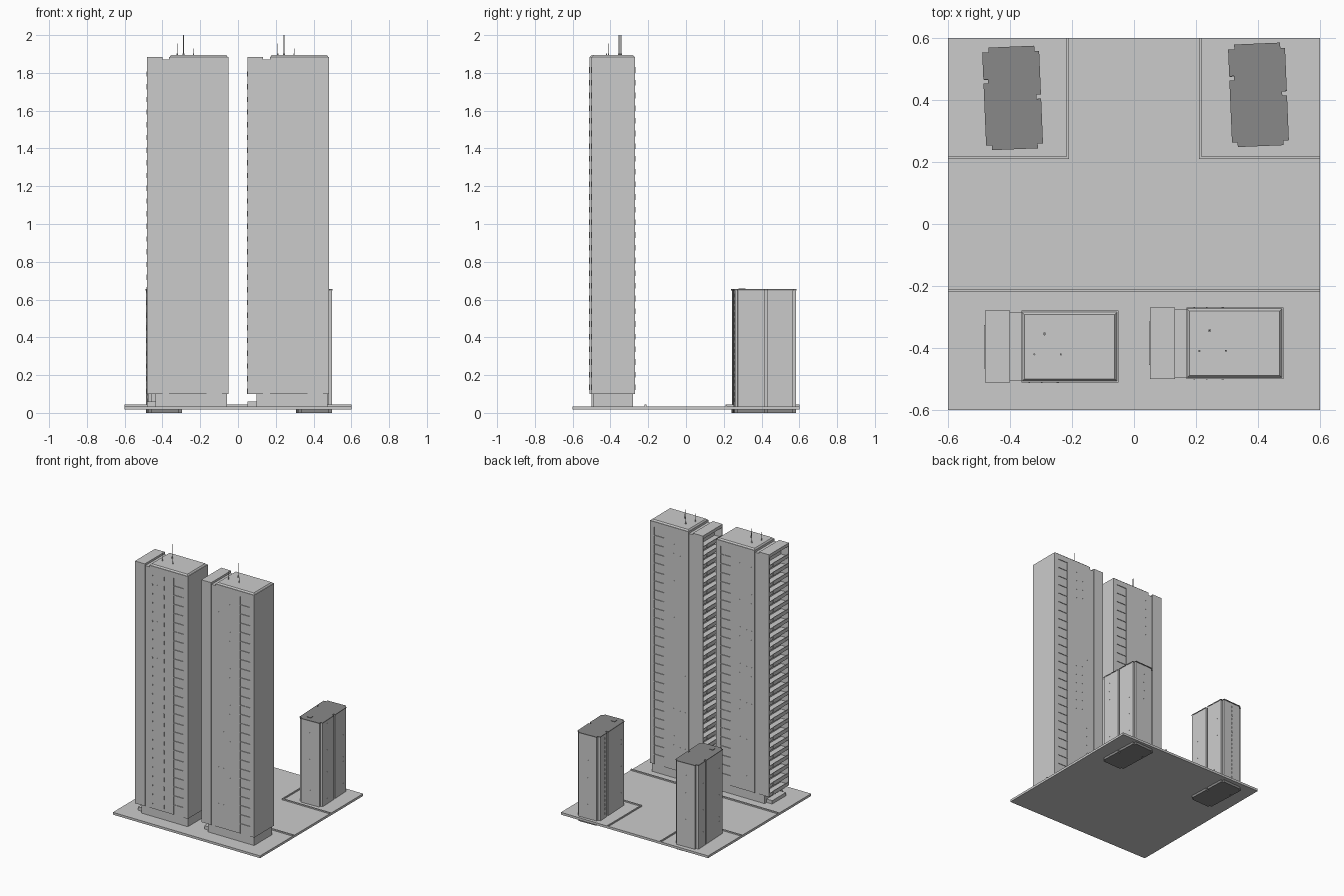
import bpy, bmesh, math
from mathutils import Matrix, Vector

if "Cube" in bpy.data.objects:
    bpy.data.objects.remove(bpy.data.objects["Cube"])

dark = bpy.data.materials.new("dark_grey")
dark.diffuse_color = (0.25, 0.25, 0.25, 1)
dark.use_nodes = True
dark.node_tree.nodes["Principled BSDF"].inputs["Base Color"].default_value = dark.diffuse_color


def finish(bm, name, loc=(0, 0, 0), rot=0, mat=None):
    bmesh.ops.recalc_face_normals(bm, faces=bm.faces)
    me = bpy.data.meshes.new(name)
    bm.to_mesh(me)
    bm.free()
    ob = bpy.data.objects.new(name, me)
    ob.location = loc
    ob.rotation_euler.z = rot
    if mat:
        me.materials.append(mat)
    bpy.context.collection.objects.link(ob)
    return ob


def boxes(name, items, **kw):
    """One object from boxes given as (x0, x1, y0, y1, z0, z1)."""
    bm = bmesh.new()
    for x0, x1, y0, y1, z0, z1 in items:
        m = Matrix.Translation(((x0 + x1) / 2, (y0 + y1) / 2, (z0 + z1) / 2))
        m = m @ Matrix.Diagonal((x1 - x0, y1 - y0, z1 - z0, 1))
        bmesh.ops.create_cube(bm, size=1, matrix=m)
    return finish(bm, name, **kw)


def prism(name, pts, z0, z1, scale=1, **kw):
    """Extrude a plan outline between two heights."""
    bm = bmesh.new()
    face = bm.faces.new([bm.verts.new((x * scale, y * scale, z0)) for x, y in pts])
    ext = bmesh.ops.extrude_face_region(bm, geom=[face])
    top = [v for v in ext["geom"] if isinstance(v, bmesh.types.BMVert)]
    bmesh.ops.translate(bm, verts=top, vec=(0, 0, z1 - z0))
    return finish(bm, name, **kw)


# Ground slab and plot kerbs
boxes("ground_slab", [(-.6, .6, -.6, .6, .018, .035)])
boxes("street_kerb", [(-.6, .6, -.22, -.21, .033, .044)])
for s, side in ((-1, "left"), (1, "right")):
    xs = sorted((s * .6, s * .21))
    xk = sorted((s * .21, s * .218))
    boxes(side + "_plot_kerb", [(*xs, .21, .218, .033, .044),
                               (*xk, .218, .6, .033, .044)])

# Tall towers, local origin at plan centre
FLOORS, FH, Z0, ZT = 26, .0672, .10, 1.885
HX, HY = .2155, .116


def tall_tower(side, cx, cy):
    kw = dict(loc=(cx, cy, 0))
    n = side + "_tower_"
    # main body with a shallow recessed strip on front and back
    g0, g1, d = .10, .182, .005
    half = [(-.098, -HY), (g0, -HY), (g0, -HY + d), (g1, -HY + d), (g1, -HY), (HX, -HY)]
    prism(n + "body", half + [(x, -y) for x, y in reversed(half)], Z0, 1.845, **kw)
    boxes(n + "top_band", [(-.098, HX, -HY, HY, 1.845, ZT)], **kw)
    # narrow link between body and balcony wing
    boxes(n + "link", [(-.137, -.098, -HY + .006, HY - .006, Z0, 1.87)], **kw)
    # base and entrance step
    boxes(n + "base", [(-.17, .207, -.104, .104, .03, Z0)], **kw)
    boxes(n + "entrance", [(-HX, -.165, -.08, .08, .03, .06)], **kw)
    # balcony wing: back wall, side walls, slabs and railings
    boxes(n + "balcony_walls", [(-.155, -.135, -HY, HY, Z0, ZT),
                                (-HX, -.15, -HY, -HY + .008, Z0, ZT),
                                (-HX, -.15, HY - .008, HY, Z0, ZT),
                                (-HX, -.135, -HY, HY, 1.862, ZT)], **kw)
    slabs, rails, ledges, windows = [], [], [], []
    for i in range(FLOORS):
        z = Z0 + i * FH
        slabs.append((-HX, -.15, -HY + .004, HY - .004, z, z + .010))
        rails.append((-HX - .003, -HX + .002, -.07, .07, z, z + .028))
        rails.append((-HX, -HX + .004, -HY + .004, HY - .004, z, z + .024))
        for s in (-1, 1):
            if z + FH < 1.845:
                y = sorted((s * (HY - d - .001), s * (HY - .0005)))
                ledges.append((g0, g1, *y, z + FH, z + FH + .005))
            y = sorted((s * (HY - .003), s * (HY + .001)))
            windows.append((.016, .024, *y, z + .02, z + .05))
            for x in (-.075, -.035):
                windows.append((x, x + .005, *y, z + .032, z + .042))
    boxes(n + "balcony_slabs", slabs, **kw)
    boxes(n + "balcony_railings", rails, **kw)
    boxes(n + "strip_ledges", ledges, **kw)
    boxes(n + "windows", windows, **kw)
    # roof cap with sloped edge
    bm = bmesh.new()
    x0, x1 = -.097, HX - .003
    m = Matrix.Translation(((x0 + x1) / 2, 0, 1.889)) @ Matrix.Diagonal((x1 - x0, .226, .012, 1))
    bmesh.ops.create_cube(bm, size=1, matrix=m)
    for v in bm.verts:
        if v.co.z > 1.889:
            v.co.x += .009 if v.co.x < 0 else -.009
            v.co.y *= .92
    finish(bm, n + "roof_cap", **kw)
    # antennas with small feet
    bm = bmesh.new()
    for x, y, top, r in ((-.023, .041, 2.0, .0018), (-.056, -.025, 1.955, .0012),
                         (.03, -.025, 1.93, .0012)):
        for z1, rad in ((top, r), (1.903, r * 2.8)):
            bmesh.ops.create_cone(bm, cap_ends=True, segments=8, radius1=rad, radius2=rad,
                                  depth=z1 - 1.89,
                                  matrix=Matrix.Translation((x, y, (z1 + 1.89) / 2)))
    finish(bm, n + "antennas", **kw)


tall_tower("left", -.266, -.396)
tall_tower("right", .267, -.385)

# Low towers: stepped corners plus one groove on each long side
PLAN = [(-.073, -.164), (.074, -.164), (.074, -.149), (.091, -.149),
        (.091, -.006), (.076, -.006), (.076, .008), (.091, .008),
        (.091, .147), (.076, .147), (.076, .164), (-.071, .164),
        (-.071, .149), (-.091, .149), (-.091, .063), (-.076, .063),
        (-.076, .05), (-.091, .05), (-.091, -.149), (-.073, -.149)]


def low_tower(side, cx, cy):
    kw = dict(loc=(cx, cy, 0), rot=math.radians(2.4))
    n = side + "_low_tower_"
    prism(n + "walls", PLAN, .016, .650, scale=.985, **kw)
    prism(n + "roof", PLAN, .649, .655, scale=1.01, mat=dark, **kw)
    prism(n + "foundation", PLAN, 0, .0175, scale=.99, mat=dark, **kw)
    boxes(n + "roof_hatch", [(-.045, -.016, -.128, -.101, .653, .658)], mat=dark, **kw)
    # small windows up each face
    win = []
    for i in range(18):
        z = .06 + i * .0325
        for s in (-1, 1):
            xs = sorted((s * .087, s * .0905))
            ys = sorted((s * .160, s * .1622))
            for y in (-.09, .11):
                win.append((*xs, s * y - .003, s * y + .003, z, z + .016))
            win.append((-.004, .004, *ys, z, z + .016))
    boxes(n + "windows", win, **kw)


low_tower("left", -.392, .407)
low_tower("right", .402, .417)
